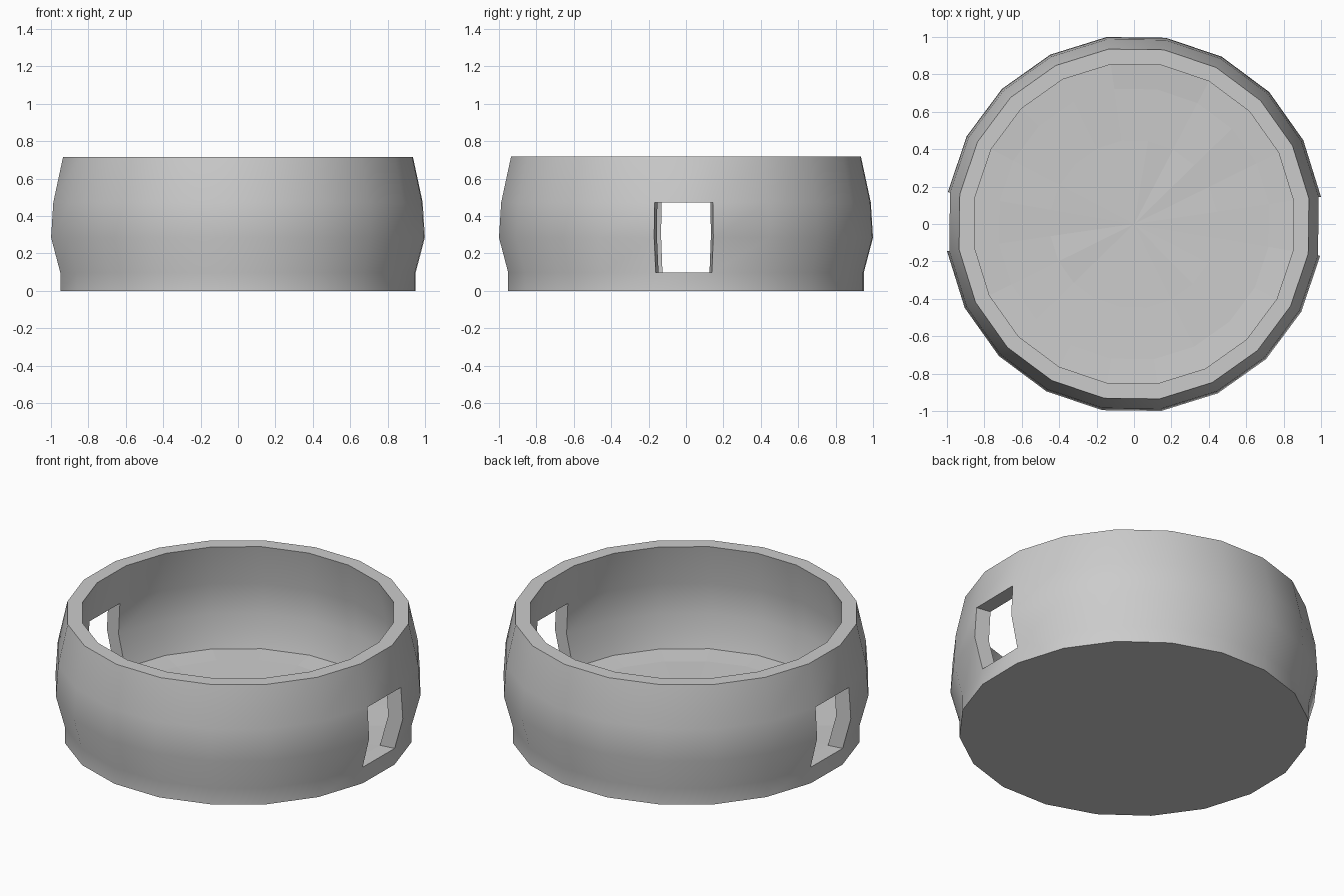
import bpy, bmesh, math, random

if "Cube" in bpy.data.objects:
    bpy.data.objects.remove(bpy.data.objects["Cube"])

SIDES = 20
OFFSET = math.radians(8.3)
WINDOWS = (19, 9)          # facets left open on +x and -x
random.seed(3)

bm = bmesh.new()


def ring(r, z, jitter=0.0):
    verts = []
    for i in range(SIDES):
        a = OFFSET + i * math.tau / SIDES
        verts.append(bm.verts.new((r * math.cos(a), r * math.sin(a),
                                   z + random.uniform(-jitter, jitter))))
    return verts


def strip(a, b, skip=(), smooth=True):
    for i in range(SIDES):
        if i in skip:
            continue
        j = (i + 1) % SIDES
        bm.faces.new((a[i], a[j], b[j], b[i])).smooth = smooth


def cap(a, z):
    c = bm.verts.new((0, 0, z))
    for i in range(SIDES):
        bm.faces.new((a[i], a[(i + 1) % SIDES], c)).smooth = False


# Outer and inner wall profiles: (radius, height)
outer = [ring(r, z) for r, z in
         ((0.96, 0), (0.96, 0.097), (1.01, 0.285), (0.998, 0.473), (0.945, 0.717))]
inner = [ring(r, z) for r, z in
         ((0.87, 0.097), (0.92, 0.285), (0.91, 0.473), (0.862, 0.717))]

strip(outer[0], outer[1])
strip(outer[1], outer[2], WINDOWS)
strip(outer[2], outer[3], WINDOWS)
strip(outer[3], outer[4])
strip(outer[4], inner[3], smooth=False)      # rim
strip(inner[3], inner[2])
strip(inner[2], inner[1], WINDOWS)
strip(inner[1], inner[0], WINDOWS)

# Window reveals: sill, head and two jambs
for w in WINDOWS:
    n = (w + 1) % SIDES
    for o, i in ((outer[1], inner[0]), (outer[3], inner[2])):
        bm.faces.new((o[w], o[n], i[n], i[w])).smooth = False
    for k in (w, n):
        for s in (0, 1):
            bm.faces.new((outer[s + 1][k], outer[s + 2][k],
                          inner[s + 1][k], inner[s][k])).smooth = False

# Slightly uneven, shallow faceted floor
mid = ring(0.73, 0.088, 0.005)
core = ring(0.45, 0.082, 0.004)
strip(inner[0], mid, smooth=False)
strip(mid, core, smooth=False)
cap(core, 0.08)

# Flat underside
cap(outer[0], 0)

bmesh.ops.recalc_face_normals(bm, faces=bm.faces)
# Crisp edges where the surface turns sharply
for e in bm.edges:
    if len(e.link_faces) == 2 and e.calc_face_angle(0) > math.radians(30):
        e.smooth = False

mesh = bpy.data.meshes.new("round_bowl")
bm.to_mesh(mesh)
bm.free()
obj = bpy.data.objects.new("round_bowl", mesh)
bpy.context.scene.collection.objects.link(obj)
